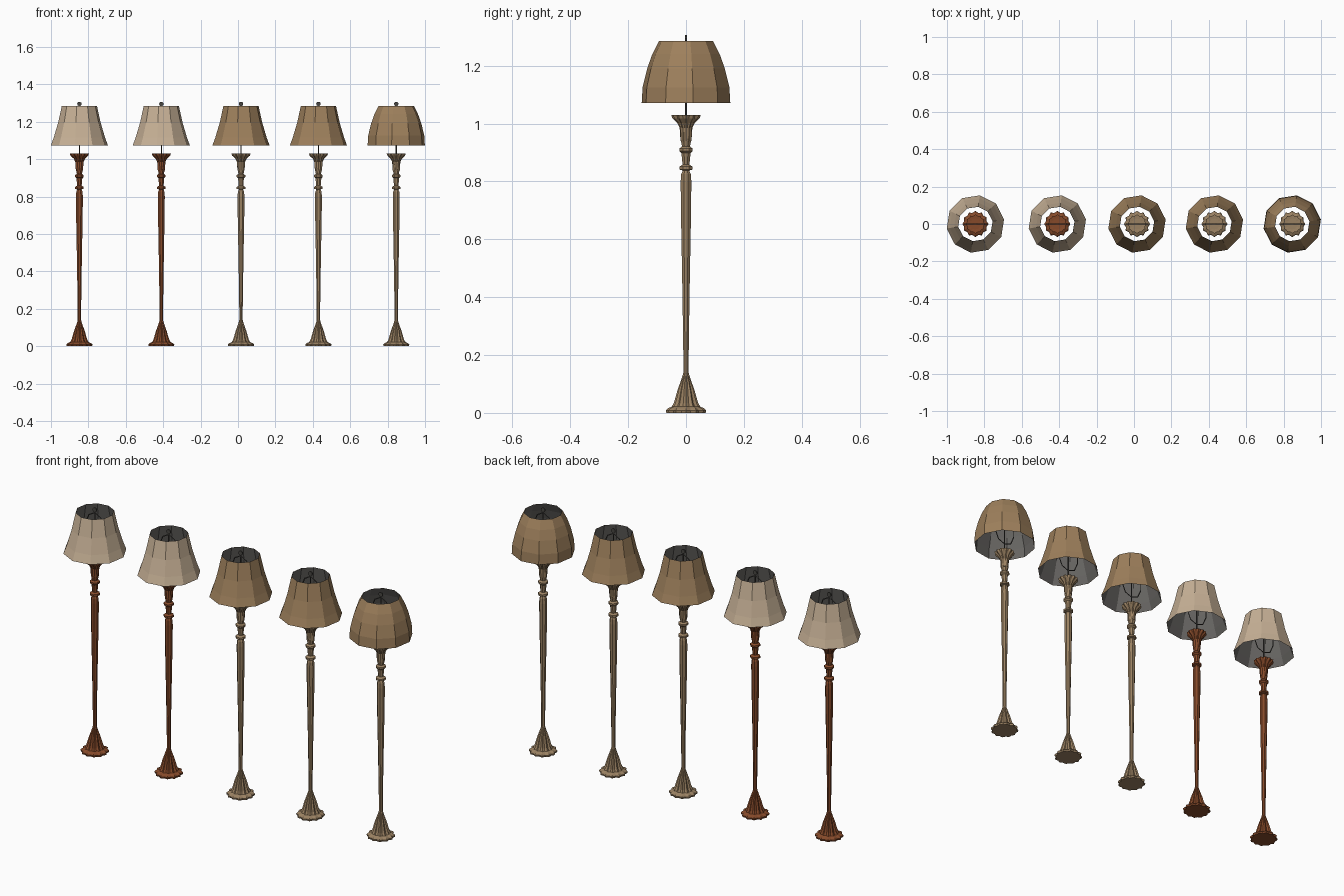
import bpy, bmesh, math

if "Cube" in bpy.data.objects:
    bpy.data.objects.remove(bpy.data.objects["Cube"])


def lin(r, g, b):
    f = lambda c: c / 12.92 if c <= 0.04045 else ((c + 0.055) / 1.055) ** 2.4
    return (f(r / 255), f(g / 255), f(b / 255), 1)


def mat(name, *rgb):
    m = bpy.data.materials.new(name)
    m.diffuse_color = lin(*rgb)
    m.use_nodes = True
    m.node_tree.nodes["Principled BSDF"].inputs["Base Color"].default_value = m.diffuse_color
    return m


RED = mat("red_brown_wood", 134, 74, 42)
TAN = mat("pale_wood", 154, 129, 98)
CREAM = mat("cream_fabric", 199, 177, 150)
BROWN = mat("brown_fabric", 158, 128, 92)
LINING = mat("grey_lining", 104, 102, 99)
METAL = mat("dark_metal", 72, 70, 66)


def lathe(name, profile, sides, x, material, turn=0.0, caps=True, flip=False):
    """Revolve (radius, z, flute depth) points; flutes alternate ring vertices."""
    bm = bmesh.new()
    rings = []
    for r, z, d in profile:
        ring = []
        for i in range(sides):
            a = 2 * math.pi * i / sides + turn
            q = r * (1 - d * (i % 2))
            ring.append(bm.verts.new((q * math.cos(a), q * math.sin(a), z)))
        rings.append(ring)
    for lo, hi in zip(rings, rings[1:]):
        for i in range(sides):
            j = (i + 1) % sides
            f = [lo[i], lo[j], hi[j], hi[i]]
            bm.faces.new(f[::-1] if flip else f)
    if caps:
        bm.faces.new(rings[0][::-1])
        bm.faces.new(rings[-1])
    me = bpy.data.meshes.new(name)
    bm.to_mesh(me)
    bm.free()
    me.materials.append(material)
    ob = bpy.data.objects.new(name, me)
    ob.location.x = x
    bpy.context.collection.objects.link(ob)
    return ob


def harp(x):
    """Flat wire loop that carries the shade."""
    cu = bpy.data.curves.new("harp", 'CURVE')
    cu.dimensions = '3D'
    cu.bevel_depth = 0.003
    cu.bevel_resolution = 0
    pts = [(0, 1.08), (0.04, 1.095), (0.06, 1.14), (0.06, 1.2), (0.035, 1.26), (0, 1.28)]
    pts += [(-a, z) for a, z in pts[-2:0:-1]]
    sp = cu.splines.new('POLY')
    sp.points.add(len(pts) - 1)
    for p, (a, z) in zip(sp.points, pts):
        p.co = (a, 0, z, 1)
    sp.use_cyclic_u = True
    cu.materials.append(METAL)
    ob = bpy.data.objects.new("harp", cu)
    ob.location.x = x
    bpy.context.collection.objects.link(ob)


BASE = [(0.068, 0, .12), (0.070, 0.009, .12), (0.064, 0.015, .12), (0.049, 0.022, .14),
        (0.042, 0.035, .16), (0.036, 0.055, .16), (0.029, 0.080, .16),
        (0.020, 0.105, .14), (0.012, 0.128, .1), (0.009, 0.140, 0)]
POLE = [(0.010, 0.12), (0.010, 0.2), (0.0135, 0.42), (0.019, 0.7), (0.020, 0.8),
        (0.018, 0.825), (0.012, 0.838), (0.025, 0.841), (0.025, 0.851),
        (0.013, 0.858), (0.017, 0.898), (0.025, 0.905), (0.025, 0.914),
        (0.015, 0.921), (0.020, 0.945), (0.020, 0.985)]
CAPITAL = [(0.019, 0.94, 0), (0.022, 0.985, .1), (0.030, 1.002, .14),
           (0.047, 1.018, .14), (0.051, 1.029, .12), (0.030, 1.027, .1)]
EMPIRE = [(0.155, 1.072), (0.139, 1.115), (0.115, 1.195), (0.095, 1.285)]
DOME = [(0.155, 1.072), (0.152, 1.125), (0.136, 1.19), (0.118, 1.24), (0.095, 1.285)]

LAMPS = [(-0.848, RED, CREAM, EMPIRE), (-0.410, RED, CREAM, EMPIRE),
         (0.016, TAN, BROWN, EMPIRE), (0.430, TAN, BROWN, EMPIRE),
         (0.846, TAN, BROWN, DOME)]

for x, wood, fabric, shade in LAMPS:
    # fluted foot, turned pole and petal capital
    lathe("foot", BASE, 24, x, wood)
    lathe("pole", [(r, z, 0) for r, z in POLE], 8, x, wood, math.pi / 8)
    lathe("capital", CAPITAL, 24, x, wood)
    # ten-sided open shade with a grey lining
    turn = math.radians(9)
    lathe("shade", [(r, z, 0) for r, z in shade], 10, x, fabric, turn, caps=False)
    lathe("shade_lining", [(r - 0.002, z, 0) for r, z in shade], 10, x, LINING,
          turn, caps=False, flip=True)
    # stem, wire harp and flat finial
    lathe("stem", [(0.003, 1.02, 0), (0.003, 1.295, 0)], 6, x, METAL)
    harp(x)
    knob = lathe("finial", [(0.012, -0.003, 0), (0.012, 0.003, 0)], 10, x, METAL)
    knob.rotation_euler.x = math.pi / 2
    knob.location.z = 1.295
